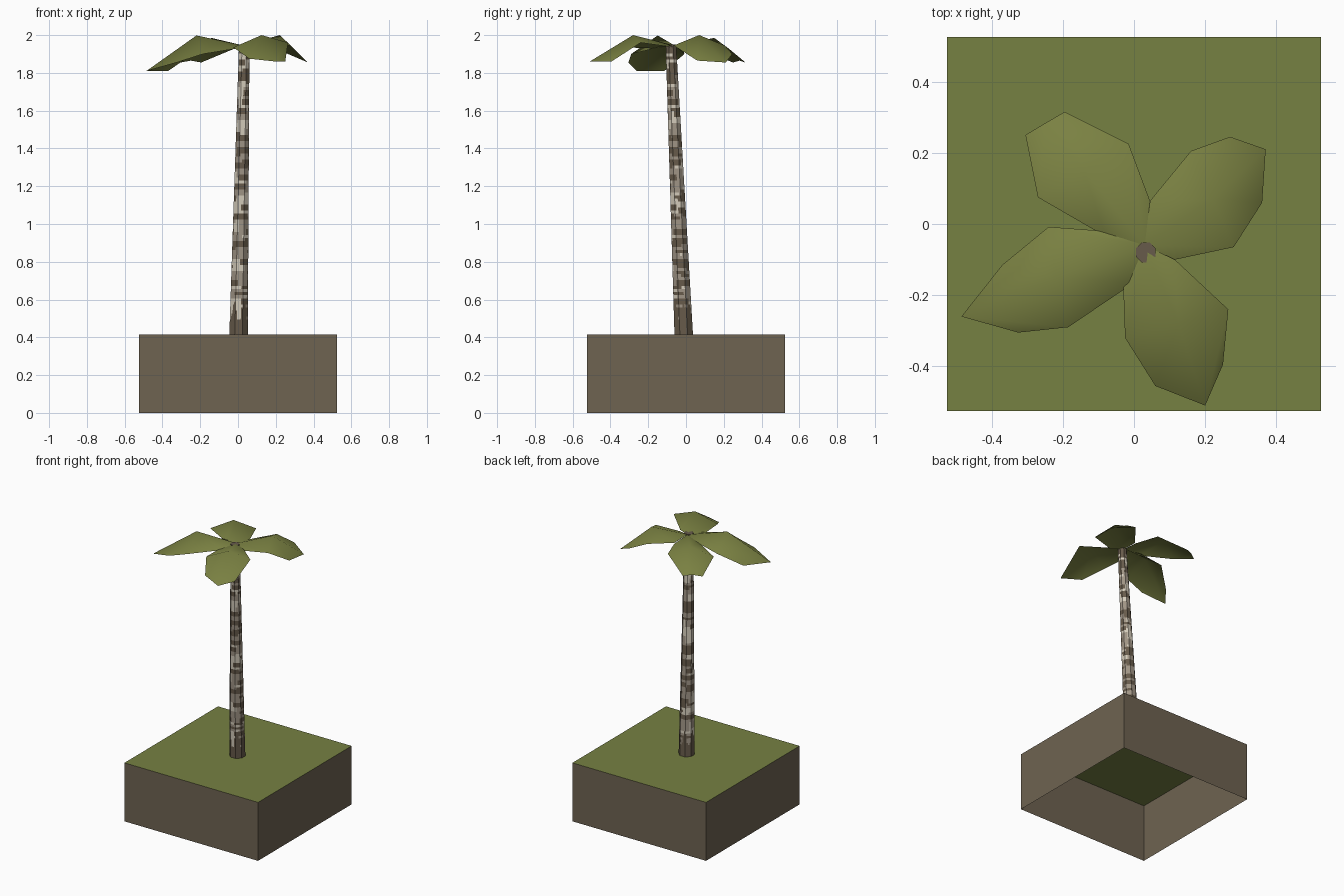
import bpy, math, random
from mathutils import Vector

if "Cube" in bpy.data.objects:
    bpy.data.objects.remove(bpy.data.objects["Cube"])

random.seed(4)


def material(name, r, g, b):
    lin = lambda c: ((c / 255 + 0.055) / 1.055) ** 2.4 if c > 10 else c / 255 / 12.92
    m = bpy.data.materials.new(name)
    m.diffuse_color = (lin(r), lin(g), lin(b), 1)
    m.use_nodes = True
    m.node_tree.nodes["Principled BSDF"].inputs["Base Color"].default_value = m.diffuse_color
    return m


GRASS = material("grass green", 118, 129, 66)
LEAF = material("leaf green", 122, 129, 66)
SOIL = material("soil brown", 110, 99, 81)
CREAM = material("bark cream", 212, 204, 187)
GREY = material("bark grey", 160, 149, 134)
BROWN = material("bark brown", 103, 91, 75)


def make(name, verts, faces, mats):
    me = bpy.data.meshes.new(name)
    me.from_pydata(verts, [], faces)
    for m in mats:
        me.materials.append(m)
    ob = bpy.data.objects.new(name, me)
    bpy.context.collection.objects.link(ob)
    return ob


# Ground block: soil walls, grass top, open underneath
S, H = 0.525, 0.415
corners = [(-S, -S), (S, -S), (S, S), (-S, S)]
make("soil_walls", [(x, y, z) for z in (0, H) for x, y in corners],
     [(i, (i + 1) % 4, (i + 1) % 4 + 4, i + 4) for i in range(4)], [SOIL])
make("grass_top", [(x, y, H) for x, y in corners], [(0, 1, 2, 3)], [GRASS])

# Trunk: leaning eight-sided taper, flat sides split finely for bark patches
SIDES, SPLIT, ROWS, TOP = 8, 4, 96, 1.95
N = SIDES * SPLIT
base, tip = Vector((0.003, -0.012, H)), Vector((0.033, -0.08, TOP))


def rim(i, r):
    side, k = divmod(i, SPLIT)
    p = [Vector((math.cos(a), math.sin(a), 0)) * r for a in
         ((side + 0.5) * math.tau / SIDES, (side + 1.5) * math.tau / SIDES)]
    return p[0].lerp(p[1], k / SPLIT)


verts, faces = [], []
for j in range(ROWS + 1):
    t = j / ROWS
    verts += [base.lerp(tip, t) + rim(i, 0.053 - 0.023 * t) for i in range(N)]
for j in range(ROWS):
    for i in range(N):
        a, b = j * N + i, j * N + (i + 1) % N
        faces.append((a, b, b + N, a + N))
faces.append(tuple(ROWS * N + i for i in range(N)))
trunk = make("trunk", verts, faces, [CREAM, GREY, BROWN])


# Bark patches: random partial bands, denser and darker near the foot
def bands(count, thin, thick):
    return [(random.uniform(H, TOP), random.uniform(thin, thick),
             random.uniform(0, N), random.uniform(3, 8)) for _ in range(count)]


dark, mid = bands(85, 0.008, 0.018), bands(75, 0.015, 0.04)


def inside(z, i, group):
    return any(abs(z - c) < h and min(abs(i - s), N - abs(i - s)) < w
               for c, h, s, w in group)


for p in trunk.data.polygons:
    z, i = p.center.z, p.index % N
    foot = 0.54 + 0.05 * math.sin(i * 1.1)
    if p.index == len(faces) - 1 or z < foot or inside(z, i, dark) or z > 1.9:
        p.material_index = 2
    elif inside(z, i, mid):
        p.material_index = 1

# Leaves: three rows (root, arched middle, drooping tip) of left, rib, right
ROOT = (0.03, -0.06, 1.945)
leaves = {
    "leaf_back_left": [
        (-0.08, -0.035, 1.925), ROOT, (0.045, 0.065, 1.925),
        (-0.27, 0.075, 1.92), (-0.14, 0.15, 1.985), (-0.015, 0.225, 1.93),
        (-0.305, 0.25, 1.855), (-0.25, 0.283, 1.865), (-0.195, 0.315, 1.855)],
    "leaf_back_right": [
        (0.045, 0.065, 1.93), ROOT, (0.115, -0.1, 1.93),
        (0.16, 0.205, 1.945), (0.22, 0.07, 2.0), (0.28, -0.065, 1.945),
        (0.27, 0.245, 1.90), (0.37, 0.21, 1.855), (0.36, 0.06, 1.865)],
    "leaf_front_right": [
        (0.115, -0.1, 1.94), ROOT, (-0.03, -0.18, 1.93),
        (0.265, -0.24, 1.96), (0.125, -0.28, 2.0), (-0.025, -0.32, 1.935),
        (0.25, -0.395, 1.86), (0.2, -0.51, 1.86), (0.06, -0.455, 1.875)],
    "leaf_front_left": [
        (0.0, -0.165, 1.93), ROOT, (-0.08, -0.02, 1.93),
        (-0.185, -0.29, 1.90), (-0.22, -0.15, 1.998), (-0.24, -0.008, 1.90),
        (-0.325, -0.305, 1.855), (-0.485, -0.26, 1.81), (-0.37, -0.115, 1.81)],
}
for name, pts in leaves.items():
    quads = [(r, r + 1, r + 4, r + 3) for r in (0, 1, 3, 4)]
    leaf = make(name, pts, quads, [LEAF])
    if sum(p.normal.z for p in leaf.data.polygons) < 0:
        leaf.data.flip_normals()
    for p in leaf.data.polygons:
        p.use_smooth = True
